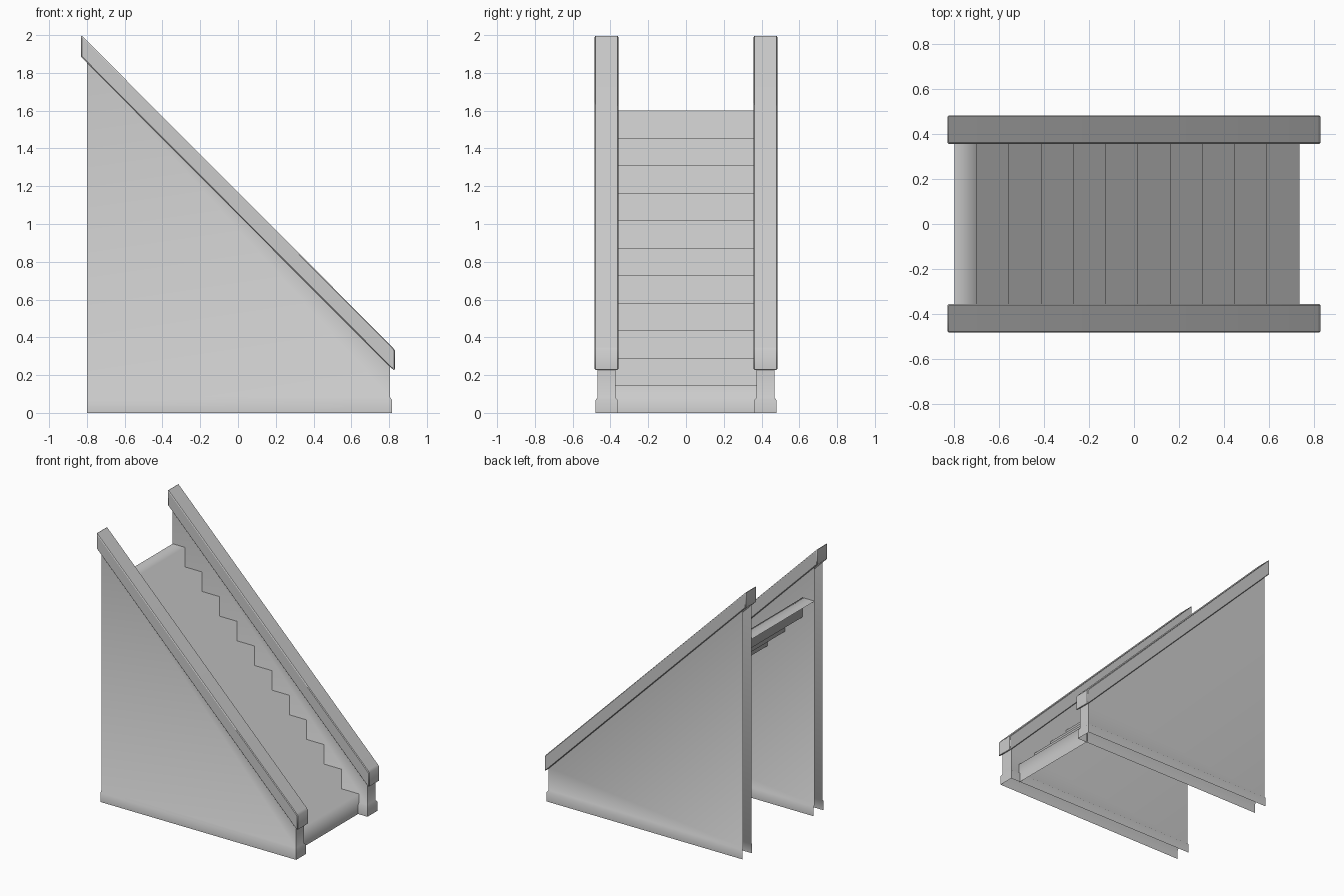
import bpy, bmesh, math

if "Cube" in bpy.data.objects:
    bpy.data.objects.remove(bpy.data.objects["Cube"])

grey = bpy.data.materials.new("plain grey")
grey.diffuse_color = (0.6, 0.6, 0.6, 1)
grey.use_nodes = True
grey.node_tree.nodes["Principled BSDF"].inputs["Base Color"].default_value = grey.diffuse_color


def make(name, verts, faces, angle=None):
    """Mesh object from points and faces, smooth shaded."""
    me = bpy.data.meshes.new(name)
    me.from_pydata(verts, [], faces)
    me.materials.append(grey)
    ob = bpy.data.objects.new(name, me)
    bpy.context.collection.objects.link(ob)
    bpy.ops.object.select_all(action='DESELECT')
    ob.select_set(True)
    bpy.context.view_layer.objects.active = ob
    if angle:
        bpy.ops.object.shade_smooth_by_angle(angle=math.radians(angle))
    else:
        bpy.ops.object.shade_smooth()
    return ob


def fix_normals(ob):
    bm = bmesh.new()
    bm.from_mesh(ob.data)
    bmesh.ops.recalc_face_normals(bm, faces=bm.faces)
    bm.to_mesh(ob.data)
    bm.free()


# Stairs: one open stepped sheet climbing towards -x
STEPS, RISE, RUN, HALF = 11, 1.6 / 11, 0.1437, 0.373
line = []
for i in range(STEPS):
    x = 0.737 - i * RUN
    line += [(x, i * RISE), (x, (i + 1) * RISE)]
line.append((-0.80, 1.6))
n = len(line)
verts = [(x, y, z) for y in (-HALF, HALF) for x, z in line]
make("stairs", verts, [(i, i + n, i + n + 1, i + 1) for i in range(n - 1)][::1])
fix = bpy.data.objects["stairs"].data
if fix.polygons[0].normal.x < 0:
    fix.flip_normals()


def side_wall(name, s):
    """Hollow wall, open at the back and bottom, with a wider plinth."""
    # (height, inner y, outer y, front x); None means the sloped top
    levels = [(0, 0.362, 0.479, 0.815), (0.068, 0.362, 0.479, 0.815),
              (0.082, 0.373, 0.468, 0.806), (None, 0.373, 0.468, 0.806)]
    verts = []
    for z, yi, yo, xf in levels:
        for x, y in ((-0.80, yo), (xf, yo), (xf, yi), (-0.80, yi)):
            verts.append((x, s * y, 1.06 - x if z is None else z))
    faces = []
    for r in range(3):
        for c in range(3):
            a = r * 4 + c
            f = (a, a + 4, a + 5, a + 1)
            faces.append(f if s > 0 else f[::-1])
    make(name, verts, faces, 60)


def handrail(name, s):
    """Sloped rail with upright cut ends and slightly softened edges."""
    prof = [(-0.83, 2.0), (0.818, 0.348), (0.83, 0.332),
            (0.83, 0.225), (0.812, 0.236), (-0.83, 1.884)]
    m = len(prof)
    verts = [(x, s * y, z) for y in (0.357, 0.484) for x, z in prof]
    faces = [tuple(range(m)), tuple(range(2 * m - 1, m - 1, -1))]
    faces += [(i, i + m, (i + 1) % m + m, (i + 1) % m) for i in range(m)]
    ob = make(name, verts, faces, 50)
    fix_normals(ob)
    bev = ob.modifiers.new("soft edges", 'BEVEL')
    bev.width = 0.005
    bev.segments = 1
    bev.limit_method = 'ANGLE'
    bev.angle_limit = math.radians(60)


for side, s in (("front", -1), ("back", 1)):
    side_wall(side + "_wall", s)
    handrail(side + "_handrail", s)
